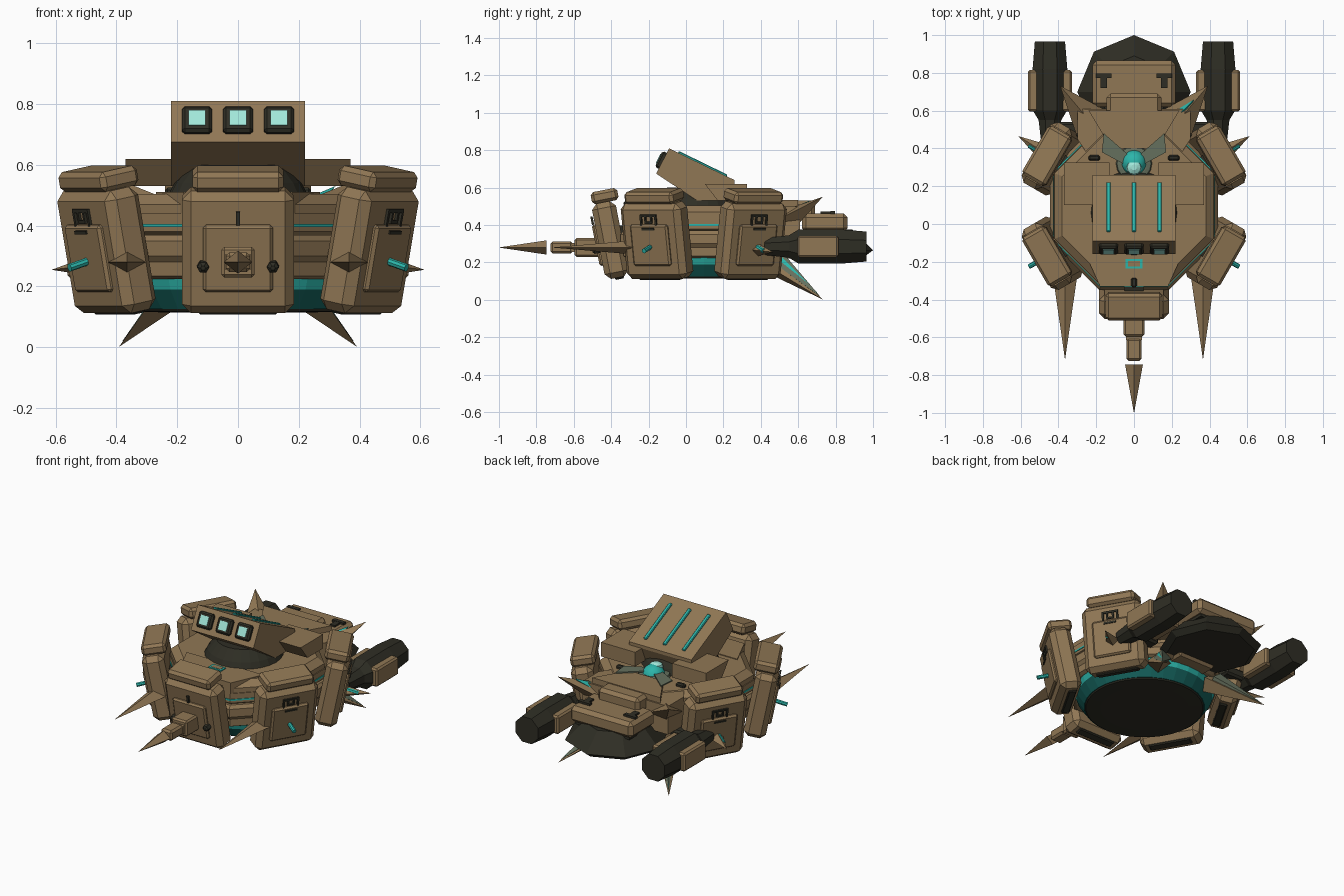
import bpy, bmesh
from math import pi, cos, sin, radians
from mathutils import Matrix, Vector

if "Cube" in bpy.data.objects:
    bpy.data.objects.remove(bpy.data.objects["Cube"])


def colour(name, r, g, b):
    m = bpy.data.materials.new(name)
    m.use_nodes = True
    m.diffuse_color = (r, g, b, 1)
    bsdf = next(n for n in m.node_tree.nodes if n.type == "BSDF_PRINCIPLED")
    bsdf.inputs["Base Color"].default_value = (r, g, b, 1)
    return m


TAN = colour("tan armour", .28, .185, .09)
DARK = colour("dark metal", .028, .027, .018)
TEAL = colour("teal glow", .025, .46, .40)
DEEP = colour("deep teal", .008, .13, .115)
PALE = colour("pale glass", .36, .80, .70)
GREY = colour("grey green glass", .13, .16, .11)
I = Matrix.Identity(4)
T = lambda x, y, z: Matrix.Translation((x, y, z))
R = lambda deg, axis: Matrix.Rotation(radians(deg), 4, axis)


def finish(name, bm, mat, m=I, smooth=False):
    bmesh.ops.recalc_face_normals(bm, faces=bm.faces)
    me = bpy.data.meshes.new(name)
    bm.to_mesh(me)
    bm.free()
    me.transform(m)
    me.materials.append(mat)
    for p in me.polygons:
        p.use_smooth = smooth
    ob = bpy.data.objects.new(name, me)
    bpy.context.scene.collection.objects.link(ob)
    return ob


def box(name, mat, size, loc, m=I, bevel=0):
    bm = bmesh.new()
    bmesh.ops.create_cube(bm, size=1, matrix=T(*loc) @ Matrix.Diagonal((*size, 1)))
    if bevel:
        bmesh.ops.bevel(bm, geom=bm.edges[:], offset=bevel, segments=1, affect="EDGES")
    return finish(name, bm, mat, m)


def lathe(name, mat, rings, sides, m=I, flat_side=False):
    """Stack of (radius, z) rings; flat_side puts flats on the axes."""
    bm = bmesh.new()
    k = 1 / cos(pi / sides) if flat_side else 1
    ph = pi / sides if flat_side else 0
    loops = [[bm.verts.new((r * k * cos(ph + 2 * pi * i / sides),
                            r * k * sin(ph + 2 * pi * i / sides), z))
              for i in range(sides)] for r, z in rings]
    for a, b in zip(loops, loops[1:]):
        for i in range(sides):
            j = (i + 1) % sides
            bm.faces.new((a[i], a[j], b[j], b[i]))
    bm.faces.new(loops[0])
    bm.faces.new(loops[-1])
    return finish(name, bm, mat, m)


def prism(name, mat, pts, half, axis="x", m=I):
    """Extrude a (y, z) profile along x, or an (x, y) outline along z."""
    bm = bmesh.new()
    put = (lambda p, h: (h, *p)) if axis == "x" else (lambda p, h: (*p, h))
    lo = [bm.verts.new(put(p, -half)) for p in pts]
    hi = [bm.verts.new(put(p, half)) for p in pts]
    bm.faces.new(lo)
    bm.faces.new(hi)
    for i in range(len(pts)):
        j = (i + 1) % len(pts)
        bm.faces.new((lo[i], lo[j], hi[j], hi[i]))
    return finish(name, bm, mat, m)


def spike(name, mat, base, tip, rx, rz):
    """Four-sided spike from base to tip."""
    base, tip = Vector(base), Vector(tip)
    d = tip - base
    bm = bmesh.new()
    bmesh.ops.create_cone(bm, cap_ends=True, segments=4, radius1=1, radius2=.01, depth=1)
    bmesh.ops.transform(bm, matrix=T(0, 0, .5), verts=bm.verts)
    m = T(*base) @ d.to_track_quat("Z", "Y").to_matrix().to_4x4()
    return finish(name, bm, mat, m @ Matrix.Diagonal((rx, rz, d.length, 1)))


C = T(0, .095, 0)

# Hull: stacked eight-sided decks over a round hover ring
lathe("upper_deck", TAN, [(.42, .44), (.42, .47), (.38, .505)], 8, C, True)
lathe("hull_body", TAN, [(.40, .36), (.425, .38), (.425, .44)], 8, C, True)
lathe("hull_light_line", TEAL, [(.429, .395), (.429, .405)], 8, C, True)
lathe("hull_band", TAN, [(.43, .28), (.445, .30), (.445, .35), (.43, .37)], 8, C, True)
lathe("hull_skirt", TAN, [(.41, .225), (.43, .235), (.43, .28)], 8, C, True)
lathe("hover_ring", TEAL, [(.40, .19), (.415, .235)], 32, C)
lathe("hover_ring_underside", DEEP, [(.355, .125), (.40, .19)], 32, C)
lathe("hover_base", DARK, [(.26, .115), (.345, .118), (.36, .135)], 32, C)
prism("front_deck", TAN, [(-.27, -.13), (-.18, -.33), (.18, -.33), (.27, -.13)], .035, "z",
      T(0, 0, .475))
box("deck_lamp_frame", TEAL, (.09, .05, .008), (0, -.21, .512))
box("deck_lamp", TAN, (.065, .03, .009), (0, -.21, .513))
box("deck_hook", DARK, (.03, .05, .02), (0, -.31, .515), I, .006)

# Armour panels around the hull, leaning outward at the top
for name, a in [("front", 0), ("left_front", 60), ("right_front", -60),
                ("left_rear", 120), ("right_rear", -120)]:
    P = C @ R(a, "Z") @ T(0, -.5, .32) @ R(11, "X")
    box(name + "_panel", TAN, (.37, .13, .41), (0, 0, 0), P, .03)
    box(name + "_panel_plate", TAN, (.23, .04, .225), (0, -.062, -.015), P, .01)
    box(name + "_panel_cap", TAN, (.3, .145, .066), (0, .015, .236), P, .016)
    box(name + "_panel_bracket", DARK, (.1, .1, .05), (0, .1, .04), P)
    box(name + "_panel_underside", DARK, (.26, .05, .02), (0, .01, -.205), P, .006)
    if a:
        # Dark cut marks on the plate, and a glowing rod
        for x, z, w, h in [(0, .145, .1, .012), (-.045, .1, .011, .09), (.045, .1, .011, .09),
                           (0, .108, .045, .011), (-.018, .125, .01, .04),
                           (.018, .125, .01, .04), (0, .075, .075, .011)]:
            box(name + "_panel_mark", DARK, (w, .009, h), (x, -.083 if z < .1 else -.071, z), P)
        lathe(name + "_glow_rod", TEAL, [(.013, .05), (.013, .15)], 8,
              P @ T(0, 0, -.015) @ R(96, "X"))
    else:
        box("front_notch", DARK, (.014, .012, .045), (0, -.075, .12), P)
        for x in (-.115, .115):
            lathe("front_stud", DARK, [(.02, 0), (.02, .03), (.008, .04)], 6,
                  P @ T(x, -.065, -.04) @ R(90, "X"))

# Front ram
box("ram_base", TAN, (.11, .14, .1), (0, -.525, .28), I, .01)
box("ram_link", TAN, (.085, .03, .05), (0, -.6, .28))
box("ram_middle", TAN, (.08, .12, .065), (0, -.665, .28), I, .012)
spike("ram_tip", TAN, (0, -.745, .28), (0, -1, .28), .047, .038)

# Rotating turret: neck and sloping head
lathe("turret_neck", DARK, [(.23, .5), (.21, .54), (.16, .6)], 24, T(0, .06, 0))
prism("turret_head", TAN, [(-.09, .81), (-.16, .675), (.06, .53),
                           (.22, .53), (.26, .62), (.26, .64)], .22)
H = T(0, -.09, .81) @ R(-26, "X")
for x in (-.135, 0, .135):
    box("head_window_frame", DARK, (.1, .035, .095), (x, -.008, -.075), H, .01)
    box("head_window", PALE, (.056, .008, .054), (x, -.026, -.075), H)
    box("head_stripe", TEAL, (.022, .29, .014), (x, .198, .003), H, .004)

# Glowing sensor ball set into the deck behind the head
lathe("sensor_seat", GREY, [(.1, .49), (.09, .525), (.07, .53)], 16, T(0, .32, 0))
bm = bmesh.new()
bmesh.ops.create_uvsphere(bm, u_segments=20, v_segments=12, radius=.068)
finish("sensor_ball", bm, TEAL, T(0, .325, .51), True)
lathe("sensor_lens", PALE, [(.042, .555), (.036, .573), (.015, .584)], 12, T(0, .3, 0))

# Rear deck and dark tail shield
prism("rear_deck", TAN, [(-.2, .3), (.2, .3), (.3, .45), (.3, .61), (-.3, .61), (-.3, .45)],
      .09, "z", T(0, 0, .41))
prism("rear_deck_lid", TAN, [(-.12, .4), (.12, .4), (.24, .6), (-.24, .6)], .02, "z",
      T(0, 0, .515))
box("rear_block", TAN, (.29, .13, .1), (0, .625, .48), I, .02)
box("tail_box", TAN, (.44, .245, .1), (0, .742, .412), I, .022)
box("tail_slot", DARK, (.38, .2, .03), (0, .74, .36))
lathe("tail_shield", DARK, [(.26, .235), (.3, .265), (.19, .375)], 8, T(0, .7, 0))
box("rear_keel", TAN, (.3, .2, .12), (0, .5, .28), I, .03)

for side, s in (("left", 1), ("right", -1)):
    # Turret shoulders
    prism(side + "_shoulder", TAN, [(.1, .62), (.325, .62), (.325, .53), (.17, .53)], .12,
          "x", T(s * .25, 0, 0))
    # Engines with side plates
    E = T(s * .445, 0, .285) @ R(-90, "X")
    lathe(side + "_engine", DARK, [(.045, .42), (.06, .55), (.09, .6), (.092, .82),
                                   (.08, .965)], 8, E, True)
    for x in (.357, .533):
        box(side + "_engine_plate", TAN, (.056, .22, .115), (s * x, .705, .285), I, .01)
    box(side + "_engine_arm", DARK, (.16, .08, .06), (s * .34, .5, .29), I, .012)
    # Small latches and sensor fins
    box(side + "_tail_latch", DARK, (.08, .025, .02), (s * .16, .785, .465))
    box(side + "_tail_latch_stem", DARK, (.035, .06, .02), (s * .16, .75, .463))
    box(side + "_deck_clamp", DARK, (.06, .03, .03), (s * .21, .35, .51), I, .008)
    prism(side + "_glass_fin", GREY, [(0, .34), (s * .06, .32), (s * .17, .38), (s * .16, .48)],
          .004, "z", T(0, 0, .54))
    # Spikes: front lances, rear panel thorns, upper and lower rear fins
    spike(side + "_front_lance", TAN, (s * .365, -.27, .28), (s * .365, -.715, .28), .065, .038)
    spike(side + "_panel_thorn", TAN, (s * .46, .37, .27), (s * .612, .465, .255), .05, .04)
    spike(side + "_upper_fin", TAN, (s * .23, .54, .42), (s * .39, .73, .55), .1, .065)
    spike(side + "_lower_fin", TAN, (s * .19, .45, .2), (s * .39, .73, .003), .075, .06)
    spike(side + "_lower_fin_glow", TEAL, (s * .23, .5, .2), (s * .365, .7, .04), .02, .032)
    spike(side + "_lower_fin_glass", GREY, (s * .205, .5, .2), (s * .38, .715, .02), .055, .055)
spike("upper_fin_glow", TEAL, (.25, .59, .47), (.32, .66, .53), .025, .03)
